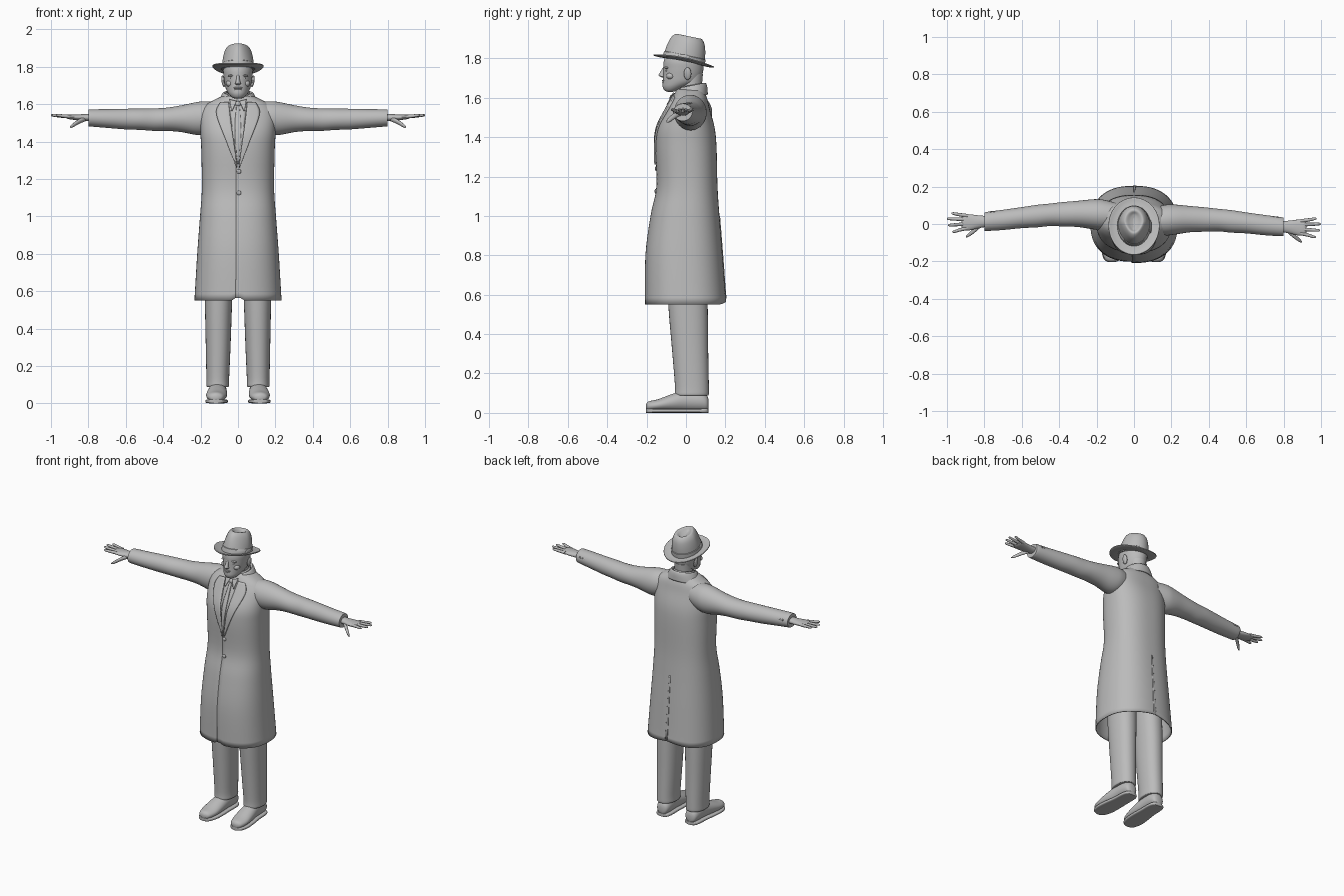
import bpy, bmesh
from math import pi, sin, cos, radians
from mathutils import Vector, Matrix
from mathutils.bvhtree import BVHTree

cube = bpy.data.objects.get("Cube")
if cube:
    bpy.data.objects.remove(cube)

grey = bpy.data.materials.new("plain grey")
grey.use_nodes = True
grey.diffuse_color = (0.5, 0.5, 0.5, 1)
grey.node_tree.nodes["Principled BSDF"].inputs["Base Color"].default_value = (0.5, 0.5, 0.5, 1)
parts = []
FRONT = -pi / 2


def add_object(name, bm, thick=0, offset=0):
    bmesh.ops.recalc_face_normals(bm, faces=bm.faces)
    mesh = bpy.data.meshes.new(name)
    bm.to_mesh(mesh)
    bm.free()
    mesh.materials.append(grey)
    ob = bpy.data.objects.new(name, mesh)
    bpy.context.collection.objects.link(ob)
    if thick:
        mod = ob.modifiers.new("thickness", 'SOLIDIFY')
        mod.thickness, mod.offset = thick, offset
    parts.append(ob)
    return ob


def smooth(rings, steps):
    """Catmull-Rom interpolation of the ring values."""
    out = []
    for i in range(len(rings) - 1):
        p = [rings[max(i - 1, 0)], rings[i], rings[i + 1], rings[min(i + 2, len(rings) - 1)]]
        for k in range(steps):
            t = k / steps
            out.append([b + t * (c - a + t * (2*a - 5*b + 4*c - d + t * (3*(b - c) + d - a))/1) / 2
                        for a, b, c, d in zip(*p)])
    return out + [list(rings[-1])]


def loft(name, rings, axis='z', n=32, power=2, steps=4, side=1, shift=0,
         gap=None, lap=0, cap=True, bend=None, thick=0):
    """Rings are (position, centre a, centre b, radius a, radius b) along an axis."""
    a, b, c = {'x': (1, 2, 0), 'y': (0, 2, 1), 'z': (0, 1, 2)}[axis]
    bm, loops = bmesh.new(), []
    count = n if gap is None else n + 1
    for pos, ca, cb, ra, rb in smooth(rings, steps):
        loop = []
        for i in range(count):
            t = i / n
            ang = FRONT + (2 * pi * t if gap is None else gap + t * 2 * (pi - gap))
            u, v = cos(ang), sin(ang)
            s = 1 - lap * max(0, t - 0.75) * 4
            p = Vector((0, 0, 0))
            p[a] = ca + s * max(ra, 0.001) * abs(u) ** (2 / power) * (1 if u > 0 else -1)
            p[b] = cb + s * max(rb, 0.001) * abs(v) ** (2 / power) * (1 if v > 0 else -1)
            p[c] = pos
            if bend:
                p = bend(p)
            loop.append(bm.verts.new((p.x * side, p.y + shift, p.z)))
        loops.append(loop)
    for lo, hi in zip(loops, loops[1:]):
        for i in range(n):
            j = (i + 1) % count
            bm.faces.new((lo[i], lo[j], hi[j], hi[i]))
    if cap and gap is None:
        bm.faces.new(loops[0])
        bm.faces.new(loops[-1])
    return add_object(name, bm, thick)


def ball(name, loc, size, turn=0):
    bm = bmesh.new()
    m = Matrix.Translation(loc) @ Matrix.Rotation(turn, 4, 'Y') @ Matrix.Diagonal((*size, 1))
    bmesh.ops.create_uvsphere(bm, u_segments=16, v_segments=10, radius=1, matrix=m)
    return add_object(name, bm)


# Overcoat: lapped at the front, hem corners rounded off
def hem(p):
    if p.z < 0.62 and p.y < 0:
        p.z += 0.03 * max(0, 1 - abs(p.x) / 0.04) ** 2 * (0.62 - p.z) / 0.07
    if p.z < 0.62 and p.y > 0:
        p.z += 0.02 * max(0, 1 - abs(p.x) / 0.15) * (0.62 - p.z) / 0.07
    return p


coat = loft("overcoat", [
    (.55, 0, -.002, .23, .203), (.8, 0, -.01, .215, .193), (1, 0, -.005, .2, .172),
    (1.15, 0, .005, .19, .152), (1.35, 0, 0, .193, .152), (1.45, 0, 0, .198, .142),
    (1.54, 0, .01, .197, .108), (1.59, 0, .018, .172, .088), (1.62, 0, .02, .125, .075),
    (1.64, 0, .022, .08, .065), (1.64, 0, .024, .052, .052)],
    n=96, power=2.4, steps=5, gap=-.03, lap=.035, bend=hem, thick=.006)
tree = BVHTree.FromPolygons([v.co for v in coat.data.vertices],
                            [list(f.vertices) for f in coat.data.polygons])


def on_coat(x, z, lift, way=1):
    hit = tree.ray_cast(Vector((x, -way, z)), Vector((0, way, 0)))[0]
    return Vector((x, (hit.y if hit else -.05 * way) - lift * way, z))


def drape(name, inner, outer, lift, thick, side=1, way=1, cols=6, steps=5):
    """A plate between two (x, z) edges, laid on the coat."""
    bm, rows = bmesh.new(), []
    for e, f in zip(smooth(inner, steps), smooth(outer, steps)):
        row = [Vector(e).lerp(Vector(f), k / cols) for k in range(cols + 1)]
        rows.append([bm.verts.new(on_coat(q.x * side, q.y, lift, way)) for q in row])
    for r, s in zip(rows, rows[1:]):
        for i in range(cols):
            bm.faces.new((r[i], r[i + 1], s[i + 1], s[i]))
    return add_object(name, bm, thick)


# Shirt, tie, buttons and back vent
drape("shirt_front", [(-.004, 1.28), (-.05, 1.61)], [(.004, 1.28), (.05, 1.61)], .003, .003)
drape("tie", [(-.003, 1.28), (-.016, 1.45), (-.008, 1.59)],
      [(.003, 1.28), (.016, 1.45), (.008, 1.59)], .008, .006)
ball("tie_knot", on_coat(0, 1.6, .006), (.015, .012, .016))
drape("back_vent", [(-.004, .58), (-.004, 1)], [(.012, .58), (.004, 1)], .003, .006, way=-1)
for z in (1.24, 1.125):
    ball("coat_button", on_coat(.005, z, .004), (.012, .006, .012))

# Collars
def lean(p):
    p.z += .2 * (p.y - .03)
    return p


loft("coat_collar", [(1.6, 0, .022, .112, .086), (1.64, 0, .025, .09, .08),
     (1.66, 0, .025, .076, .072), (1.645, 0, .025, .068, .064)],
     gap=.75, bend=lean, thick=.006)
loft("shirt_collar", [(1.62, 0, .018, .07, .068), (1.665, 0, .022, .06, .06)],
     gap=.12, bend=lean, thick=.005)

# Head and neck
loft("neck", [(1.55, 0, .025, .065, .06), (1.64, 0, .024, .055, .056), (1.72, 0, .026, .056, .06)])
loft("head", [(1.63, 0, -.08, .015, .012), (1.636, 0, -.075, .032, .033),
     (1.655, 0, -.056, .05, .062), (1.68, 0, -.028, .064, .09), (1.71, 0, -.018, .071, .098),
     (1.75, 0, -.013, .077, .102), (1.79, 0, -.012, .078, .1), (1.85, 0, -.01, .06, .08)], n=40)
loft("nose", [(1.757, 0, -.108, .007, .007), (1.735, 0, -.116, .009, .012),
     (1.716, 0, -.123, .013, .016), (1.708, 0, -.119, .016, .014), (1.702, 0, -.114, .008, .006)], n=16)
ball("upper_lip", (0, -.112, 1.687), (.024, .011, .005))
ball("lower_lip", (0, -.11, 1.678), (.021, .011, .006))
ball("chin", (0, -.098, 1.65), (.022, .015, .016))


def shoe_rings(sole):
    top = [(-.204, .118, .03, .012, .012), (-.19, .118, .034, .038, .024), (-.14, .116, .04, .054, .03),
           (-.07, .112, .052, .054, .044), (0, .108, .062, .048, .054), (.07, .106, .06, .046, .052),
           (.105, .106, .05, .036, .04), (.115, .106, .045, .015, .02)]
    return [(y, cx, .011, rx + .004, .011) for y, cx, cz, rx, rz in top] if sole else top


for label, s, dy in (("left", 1, -.014), ("right", -1, .014)):
    def pair(name, rings, **kw):
        return loft(f"{label}_{name}", rings, side=s, **kw)

    # Face details
    ball(f"{label}_eye", (s * .03, -.099, 1.737), (.013, .007, .006))
    ball(f"{label}_brow", (s * .031, -.097, 1.753), (.024, .012, .006), s * .1)
    ball(f"{label}_cheek", (s * .042, -.078, 1.71), (.023, .022, .018))
    ball(f"{label}_ear", (s * .079, .008, 1.722), (.009, .019, .032), s * .15)

    # Lapel and shirt collar point
    drape(f"{label}_lapel", [(.004, 1.26), (.02, 1.38), (.037, 1.5), (.05, 1.61)],
          [(.009, 1.262), (.062, 1.4), (.115, 1.545), (.095, 1.605)], .007, .01, side=s)
    drape(f"{label}_collar_point", [(.008, 1.615), (.03, 1.565)],
          [(.045, 1.625), (.036, 1.565)], .012, .006, side=s)

    # Sleeve with cuff buttons
    pair("sleeve", [(.1, .03, 1.535, .07, .075), (.17, .035, 1.527, .082, .088),
         (.22, .038, 1.523, .08, .088), (.3, .04, 1.522, .07, .072), (.38, .038, 1.519, .065, .062),
         (.45, .035, 1.517, .06, .06), (.52, .028, 1.519, .06, .057), (.6, .02, 1.52, .056, .055),
         (.7, .008, 1.523, .054, .05), (.785, 0, 1.526, .051, .046), (.8, -.002, 1.526, .048, .044)],
         axis='x', shift=dy)
    for k in range(3):
        ball(f"{label}_cuff_button", (s * (.73 + k * .018), .05 + dy, 1.54), (.006, .006, .006))

    # Hand
    pair("palm", [(.78, 0, 1.528, .028, .02), (.83, -.002, 1.528, .034, .018),
         (.88, -.005, 1.53, .043, .014), (.91, -.005, 1.532, .041, .011), (.922, -.005, 1.532, .03, .005)],
         axis='x', n=20, shift=dy)
    for name, y, tip_y, tip in (("index", -.036, -.055, .972), ("middle", -.014, -.02, .995),
                                ("ring", .01, .014, 1), ("little", .03, .042, .977)):
        mid = (y + tip_y) / 2
        pair(f"{name}_finger", [(.89, y, 1.532, .01, .01), ((.89 + tip) / 2, mid, 1.536, .009, .009),
             (tip - .01, tip_y, 1.54, .007, .007), (tip, tip_y, 1.54, .002, .002)],
             axis='x', n=12, shift=dy)
    pair("thumb", [(.815, -.015, 1.522, .013, .013), (.85, -.045, 1.507, .014, .013),
         (.885, -.073, 1.485, .01, .01), (.899, -.082, 1.477, .003, .003)], axis='x', n=12, shift=dy)

    # Trouser leg and shoe
    pair("trouser_leg", [(.088, .108, .03, .055, .08), (.095, .108, .03, .061, .086),
         (.14, .108, .03, .061, .086), (.3, .106, .022, .066, .091), (.55, .104, .01, .073, .1),
         (.8, .1, 0, .08, .1)], power=2.2)
    pair("shoe", shoe_rings(False), axis='y', n=28)
    pair("shoe_sole", shoe_rings(True), axis='y', power=4)


# Hat: tilted so the front is raised, crown pinched and creased
def hat_tilt(p):
    return Matrix.Rotation(-.2, 3, 'X') @ p + Vector((0, -.012, 1.785))


def crown_bend(p):
    p.x *= 1 - .3 * max(0, p.z) / .12 * min(1, max(0, -p.y / .09))
    return hat_tilt(p)


def brim_bend(p):
    p.z += .016 * (p.x / .135) ** 2
    return hat_tilt(p)


loft("hat_crown", [(0, 0, 0, .087, .106), (.03, 0, 0, .085, .104), (.07, 0, 0, .079, .098),
     (.105, 0, 0, .069, .087), (.126, 0, 0, .055, .071), (.129, 0, 0, .043, .057),
     (.116, 0, 0, .022, .043), (.108, 0, 0, .005, .025)], n=48, bend=crown_bend)
loft("hat_band", [(.002, 0, 0, .09, .109), (.03, 0, 0, .088, .107), (.031, 0, 0, .082, .1)],
     n=48, steps=2, cap=False, bend=crown_bend)
loft("hat_brim", [(-.003, 0, 0, .075, .095), (-.004, 0, 0, .11, .13), (-.002, 0, 0, .134, .154),
     (.003, 0, 0, .136, .156), (.005, 0, 0, .132, .152), (.002, 0, 0, .11, .13),
     (.002, 0, 0, .075, .095)], n=56, cap=False, bend=brim_bend)
ball("hat_bow", (.088, -.015, 1.805), (.006, .035, .014))

# Shading
bpy.ops.object.select_all(action='DESELECT')
for ob in parts:
    ob.select_set(True)
bpy.context.view_layer.objects.active = parts[0]
bpy.ops.object.shade_smooth_by_angle(angle=radians(45))
